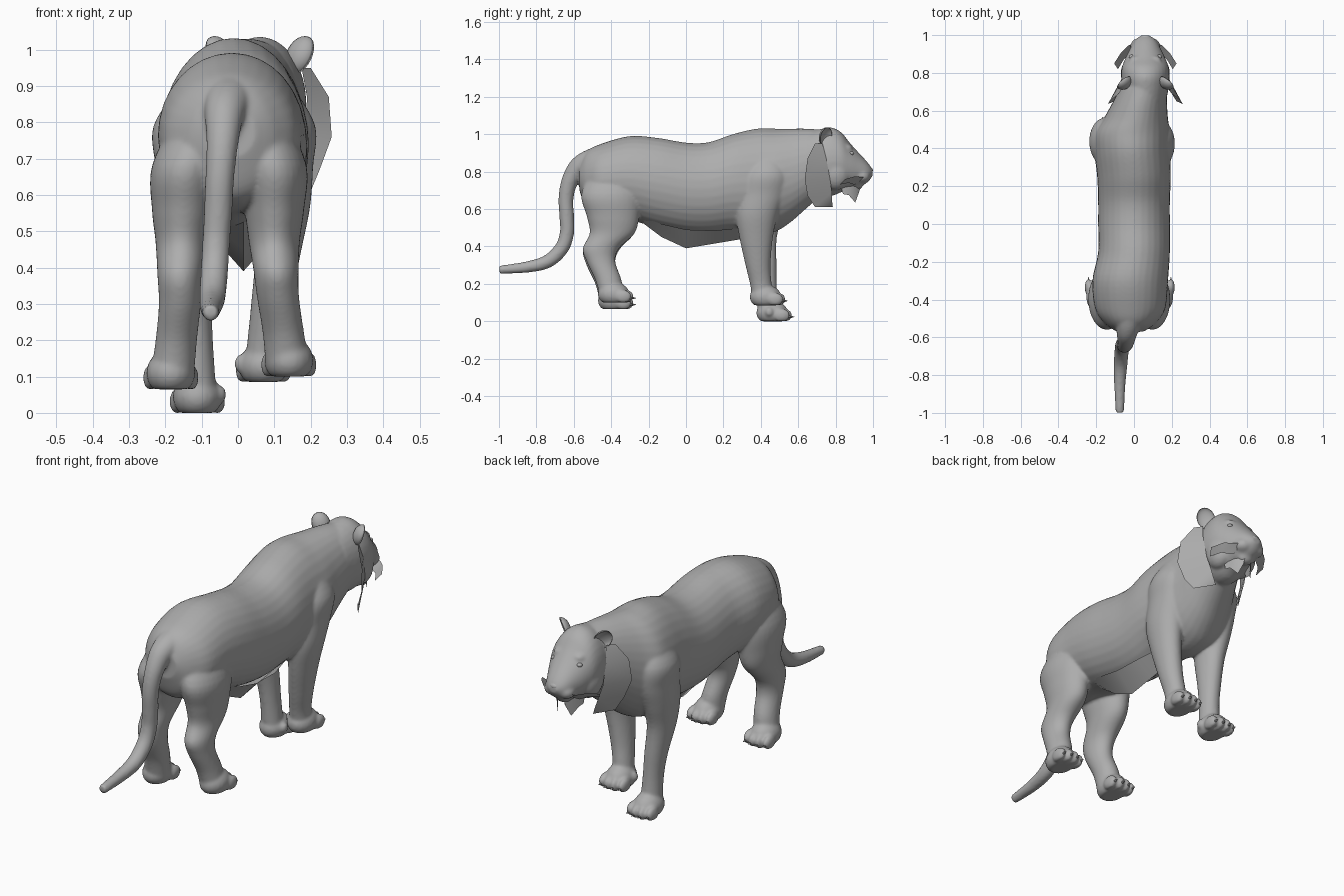
import bpy, bmesh, math
from mathutils import Vector, Matrix

if "Cube" in bpy.data.objects:
    bpy.data.objects.remove(bpy.data.objects["Cube"])

grey = bpy.data.materials.new("plain grey")
grey.use_nodes = True
colour = (0.42, 0.42, 0.42, 1)
grey.diffuse_color = colour
for node in grey.node_tree.nodes:
    if node.type == 'BSDF_PRINCIPLED':
        node.inputs["Base Color"].default_value = colour

X, Y, Z = Vector((1, 0, 0)), Vector((0, 1, 0)), Vector((0, 0, 1))
HEAD_X = 0.06


def finish(name, bm, closed=True):
    """Turn a bmesh into a smooth shaded object."""
    if closed:
        bmesh.ops.recalc_face_normals(bm, faces=bm.faces[:])
    mesh = bpy.data.meshes.new(name)
    bm.to_mesh(mesh)
    bm.free()
    mesh.materials.append(grey)
    for poly in mesh.polygons:
        poly.use_smooth = True
    ob = bpy.data.objects.new(name, mesh)
    bpy.context.scene.collection.objects.link(ob)
    return ob


def spline(rows, steps=5):
    """Smooth a table of rows with a Catmull-Rom curve."""
    out = []
    for i in range(len(rows) - 1):
        p = [rows[max(0, min(len(rows) - 1, i + k))] for k in (-1, 0, 1, 2)]
        for s in range(steps):
            t = s / steps
            out.append([b + 0.5 * t * (c - a + t * (2*a - 5*b + 4*c - d + t * (3*(b - c) + d - a)))
                        for a, b, c, d in zip(*p)])
    out.append(list(rows[-1]))
    return out


def loft(bm, rows, up=None, sides=32):
    """Closed tube through rows of x, y, z, half width, half depth."""
    rows = spline(rows)
    rings = []
    for i, (x, y, z, a, b) in enumerate(rows):
        before, after = rows[max(i - 1, 0)], rows[min(i + 1, len(rows) - 1)]
        v = up or (Vector(after[:3]) - Vector(before[:3])).cross(X).normalized()
        ring = []
        for k in range(sides):
            t = math.tau * k / sides
            ring.append(bm.verts.new(Vector((x, y, z)) + X * a * math.cos(t) + v * b * math.sin(t)))
        rings.append(ring)
    for r, s in zip(rings, rings[1:]):
        for k in range(sides):
            n = (k + 1) % sides
            bm.faces.new((r[k], r[n], s[n], s[k]))
    bm.faces.new(rings[0])
    bm.faces.new(rings[-1])


def ball(bm, centre, size, floor=0):
    """Ellipsoid, flattened where it would pass below the floor."""
    m = Matrix.Translation(centre) @ Matrix.Diagonal((*size, 1))
    for v in bmesh.ops.create_uvsphere(bm, u_segments=20, v_segments=12, radius=1, matrix=m)["verts"]:
        v.co.z = max(v.co.z, floor)


def sheet(name, inner, outer, side=1, centre=HEAD_X):
    """Thin fur card between two rows of points."""
    bm = bmesh.new()
    a, b = [[bm.verts.new((centre + side * x, y, z)) for x, y, z in row] for row in (inner, outer)]
    for i in range(len(a) - 1):
        bm.faces.new((a[i], a[i + 1], b[i + 1], b[i]))
    finish(name, bm, closed=False)


# Torso: y, x, top, bottom, half width
torso = [(-.57, -.02, .84, .7, .07), (-.53, -.02, .91, .6, .13), (-.45, -.02, .95, .56, .185),
         (-.3, -.02, .99, .54, .2), (-.15, 0, .98, .5, .19), (0, 0, .955, .47, .19),
         (.12, 0, .957, .465, .19), (.25, 0, 1, .475, .195), (.38, -.01, 1.03, .46, .2),
         (.48, -.01, 1.03, .48, .2), (.56, .01, 1.03, .53, .17), (.64, .03, 1.03, .6, .145),
         (.72, .05, 1.025, .67, .125)]
body = bmesh.new()
loft(body, [(x, y, (t + b) / 2, w, (t - b) / 2) for y, x, t, b, w in torso], Z)

# Legs: x, y, z, half width, half depth
left_fore = [(.1, .44, .9, .05, .06), (.13, .43, .79, .083, .12), (.127, .41, .68, .08, .125),
             (.123, .38, .57, .076, .112), (.112, .375, .45, .063, .09), (.09, .385, .3, .054, .067),
             (.075, .4, .2, .049, .058), (.07, .41, .12, .052, .055)]
right_fore = [(-.11, .45, .9, .05, .06), (-.15, .44, .79, .083, .12), (-.148, .43, .68, .08, .125),
              (-.148, .41, .57, .074, .112), (-.143, .4, .45, .062, .086), (-.125, .42, .3, .052, .064),
              (-.115, .43, .18, .047, .055), (-.11, .44, .04, .052, .055)]
right_hind = [(-.09, -.38, .82, .08, .12), (-.14, -.4, .68, .097, .16), (-.15, -.39, .56, .087, .14),
              (-.155, -.395, .47, .072, .12), (-.16, -.455, .38, .062, .097), (-.16, -.455, .3, .058, .077),
              (-.17, -.415, .2, .057, .07), (-.18, -.4, .11, .06, .062)]
left_hind = [(.05, -.38, .82, .08, .12), (.095, -.4, .68, .094, .16), (.1, -.39, .56, .082, .14),
             (.1, -.395, .47, .07, .12), (.105, -.455, .39, .062, .097), (.11, -.455, .32, .058, .077),
             (.125, -.415, .22, .057, .07), (.135, -.4, .14, .06, .062)]
for leg in (left_fore, right_fore, right_hind, left_hind):
    loft(body, leg, Y)

# Tail: x, y, z, radius
tail = [(-.02, -.48, .85, .085), (-.03, -.54, .84, .065), (-.038, -.585, .81, .053),
        (-.043, -.625, .74, .044), (-.05, -.642, .65, .04), (-.055, -.637, .55, .039),
        (-.06, -.637, .47, .038), (-.065, -.665, .39, .038), (-.07, -.74, .32, .036),
        (-.075, -.85, .29, .03), (-.075, -.998, .275, .022)]
loft(body, [(*p, p[-1]) for p in tail], sides=20)


# Paws with four toes, separate claws, and a dewclaw pad in front
def paw(name, x, y, floor, dewclaw=0):
    ball(body, (x, y - .015, floor + .045), (.068, .085, .065), floor)
    claws = bmesh.new()
    for k in range(4):
        off = k - 1.5
        ty = y + .055 - .012 * abs(off)
        ball(body, (x + off * .037, ty, floor + .032), (.021, .044, .036), floor)
        tip = Matrix.Translation((x + off * .037, ty + .044, floor + .024)) @ Matrix.Rotation(-math.pi / 2, 4, 'X')
        bmesh.ops.create_cone(claws, cap_ends=True, segments=6, radius1=.008, radius2=.001, depth=.022, matrix=tip)
    if dewclaw:
        ball(body, (x + dewclaw * .062, y - .03, floor + .05), (.018, .022, .026), floor)
    finish(name + "_claws", claws)


paw("right_front_paw", -.112, .475, 0, 1)
paw("left_front_paw", .07, .44, .085, -1)
paw("right_hind_paw", -.185, -.372, .065)
paw("left_hind_paw", .14, -.372, .1)

# Head: y, top, bottom, half width
skull = [(.65, 1.01, .7, .11), (.72, 1.028, .67, .123), (.78, 1.035, .67, .128), (.83, 1.01, .69, .124),
         (.875, .955, .705, .107), (.92, .905, .715, .085), (.96, .862, .735, .064),
         (.982, .835, .755, .046), (.998, .81, .778, .022)]
loft(body, [(HEAD_X, y, (t + b) / 2, w, (t - b) / 2) for y, t, b, w in skull], Z)
for s in (-1, 1):
    ball(body, (HEAD_X + s * .036, .938, .775), (.045, .046, .036))   # muzzle
    ball(body, (HEAD_X + s * .052, .858, .925), (.034, .032, .022))   # brow
    ball(body, (HEAD_X + s * .07, .8, .79), (.06, .08, .09))          # cheek
ball(body, (HEAD_X, .91, .73), (.045, .035, .03))                     # chin

# Fuse all flesh into one skin
skin = finish("body", body)
fuse = skin.modifiers.new("fuse", 'REMESH')
fuse.mode = 'VOXEL'
fuse.voxel_size = 0.0075
fuse.use_smooth_shade = True
soften = skin.modifiers.new("soften", 'SMOOTH')
soften.factor = 0.5
soften.iterations = 7

# Nose and eyes
nose = bmesh.new()
ball(nose, (HEAD_X, .981, .808), (.027, .018, .016))
finish("nose", nose)

for s, label in ((1, "left"), (-1, "right")):
    eye = bmesh.new()
    ball(eye, (HEAD_X + s * .073, .884, .898), (.014, .014, .011))
    finish(label + "_eye", eye)

    # Cupped ear, hollow towards the front and side
    ear = bmesh.new()
    ball(ear, (0, 0, 0), (.044, .034, .055), -1)
    for v in ear.verts:
        if v.co.y > 0:
            v.co.y *= -.6
    turn = Matrix.Rotation(s * .45, 4, 'Y') @ Matrix.Rotation(-s * .8, 4, 'Z')
    ear.transform(Matrix.Translation((HEAD_X + s * .113, .75, .985)) @ turn)
    finish(label + "_ear", ear)

    # Cheek ruff, whisker tuft and chin fur
    sheet(label + "_ruff",
          [(.115, .73, .95), (.13, .75, .87), (.125, .77, .76), (.105, .78, .69), (.09, .78, .65), (.08, .785, .61)],
          [(.14, .69, .95), (.19, .65, .87), (.198, .635, .76), (.165, .65, .67), (.14, .69, .61), (.11, .73, .64)], s)
    sheet(label + "_whiskers",
          [(.045, .965, .775), (.09, .945, .77), (.13, .905, .775), (.165, .85, .76)],
          [(.04, .93, .745), (.085, .9, .73), (.115, .87, .74), (.145, .82, .73)], s)
    sheet(label + "_chin_fur",
          [(.065, .83, .715), (.055, .87, .72), (.04, .91, .725), (.02, .935, .72)],
          [(.065, .84, .68), (.06, .87, .675), (.04, .905, .635), (.02, .925, .69)], s)

    # Belly fur
    sheet(label + "_belly_fur",
          [(.06, -.25, .56), (.08, -.13, .52), (.09, 0, .49), (.09, .15, .485), (.06, .3, .5)],
          [(0, -.25, .54), (0, -.13, .45), (0, 0, .39), (0, .15, .415), (0, .3, .44)], s, .015)
